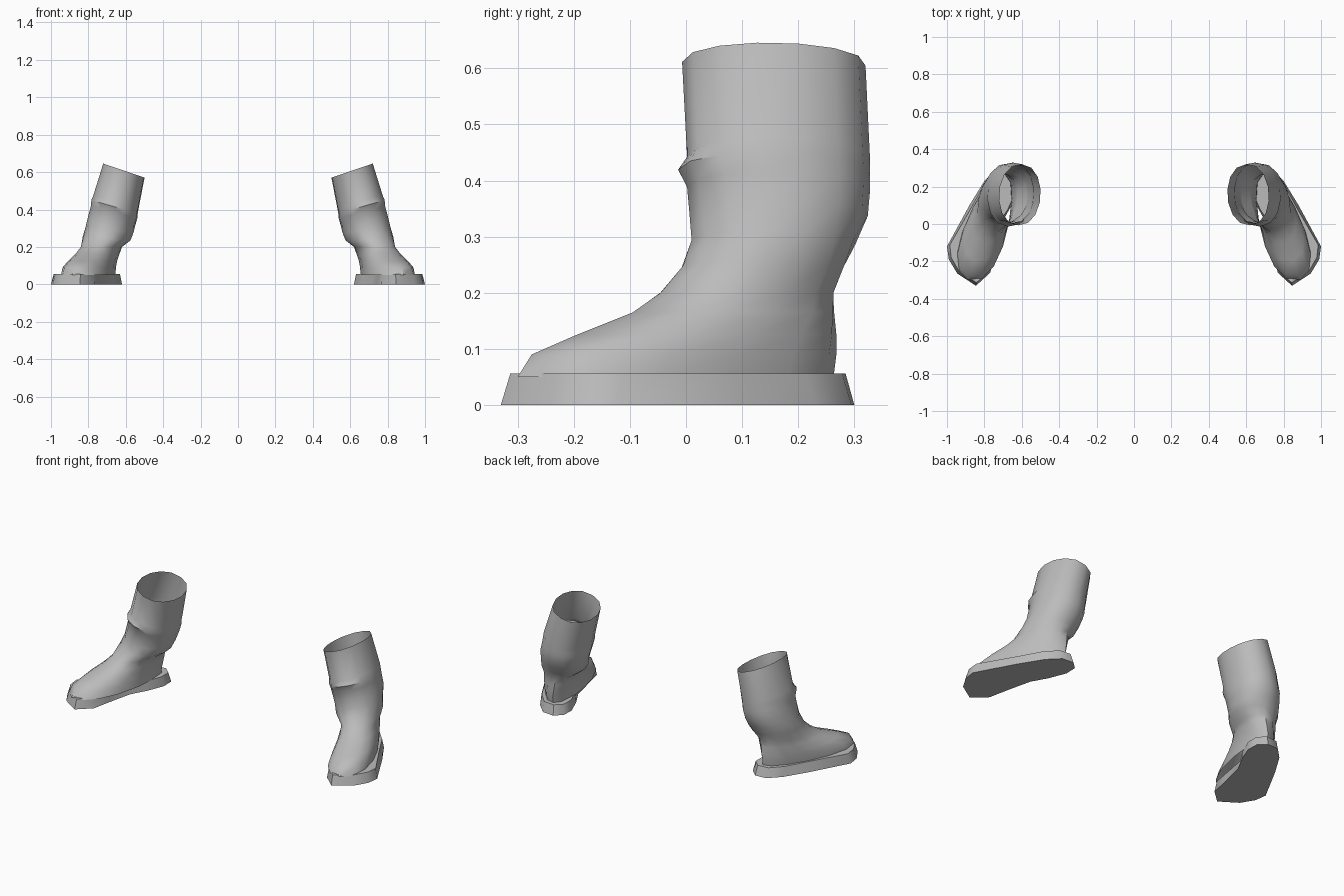
import bpy, bmesh, math
from mathutils import Vector

cube = bpy.data.objects.get("Cube")
if cube:
    bpy.data.objects.remove(cube)

grey = bpy.data.materials.new("plain_grey")
grey.use_nodes = True
grey.diffuse_color = (0.5, 0.5, 0.5, 1)
grey.node_tree.nodes["Principled BSDF"].inputs["Base Color"].default_value = (0.5, 0.5, 0.5, 1)

SEGMENTS = 14


def egg_ring(z, front, back, width, taper, slope):
    """Egg-shaped loop between a front and a back tip, tilted sideways by slope."""
    front, back = Vector(front), Vector(back)
    centre, half = (front + back) / 2, (front - back) / 2
    side = Vector((-half.y, half.x)).normalized()
    ring = []
    for i in range(SEGMENTS):
        t = math.tau * i / SEGMENTS
        c, s = math.cos(t), math.sin(t)
        reach = math.copysign(abs(s) ** 0.9, s) * width * (1 + taper * c)
        p = centre + half * c + side * reach
        ring.append((p.x, p.y, z + slope * (p.x - centre.x)))
    return ring


def loft(name, rings, capped, angle):
    """Skin a stack of loops, then mirror it to make the pair."""
    bm = bmesh.new()
    loops = [[bm.verts.new(p) for p in ring] for ring in rings]
    for low, high in zip(loops, loops[1:]):
        n = len(low)
        for i in range(n):
            j = (i + 1) % n
            bm.faces.new((low[i], low[j], high[j], high[i]))
    if capped:
        bm.faces.new(loops[0][::-1])
        bm.faces.new(loops[-1])
    bmesh.ops.recalc_face_normals(bm, faces=bm.faces)
    mesh = bpy.data.meshes.new(name)
    bm.to_mesh(mesh)
    bm.free()
    mesh.materials.append(grey)
    ob = bpy.data.objects.new(name, mesh)
    bpy.context.collection.objects.link(ob)
    bpy.ops.object.select_all(action="DESELECT")
    ob.select_set(True)
    bpy.context.view_layer.objects.active = ob
    bpy.ops.object.shade_smooth_by_angle(angle=math.radians(angle))
    ob.modifiers.new("pair", "MIRROR").use_mirror_merge = False
    return ob


# Sole: foot outline with sides that lean in towards the top
outline = [(0.845, -0.33), (0.945, -0.265), (0.99, -0.19), (1.0, -0.12), (0.88, 0.1),
           (0.8, 0.23), (0.735, 0.295), (0.665, 0.3), (0.622, 0.26), (0.62, 0.19),
           (0.66, 0.09), (0.71, 0.0), (0.745, -0.15), (0.768, -0.26)]
middle = Vector((0.8, -0.015))


def sole_ring(z, inset):
    ring = []
    for p in outline:
        out = Vector(p) - middle
        q = middle + out * (1 - inset / out.length)
        ring.append((q.x, q.y, z))
    return ring


loft("sole", [sole_ring(0, 0), sole_ring(0.056, 0.017)], True, 45)

# Upper: foot, ankle crease, front fold and open shaft
# height, front tip, back tip, half width, taper, sideways slope
levels = [
    (0.05, (0.885, -0.3), (0.69, 0.263), 0.112, 0.25, 0),
    (0.09, (0.88, -0.275), (0.69, 0.268), 0.11, 0.2, 0),
    (0.125, (0.855, -0.195), (0.685, 0.268), 0.104, 0.15, 0),
    (0.165, (0.815, -0.095), (0.68, 0.264), 0.1, 0.05, 0),
    (0.2, (0.785, -0.045), (0.675, 0.262), 0.1, 0, 0),
    (0.245, (0.745, -0.005), (0.66, 0.278), 0.126, 0, 0.08),
    (0.29, (0.715, 0.01), (0.66, 0.302), 0.126, 0, 0.14),
    (0.34, (0.69, 0.006), (0.66, 0.324), 0.126, 0, 0.2),
    (0.385, (0.675, 0.002), (0.65, 0.328), 0.125, 0, 0.25),
    (0.415, (0.675, -0.014), (0.645, 0.328), 0.124, 0, 0.28),
    (0.44, (0.66, 0.002), (0.645, 0.328), 0.122, 0, 0.3),
    (0.608, (0.62, -0.007), (0.6, 0.32), 0.111, 0, 0.34),
]
loft("upper", [egg_ring(*level) for level in levels], False, 40)
